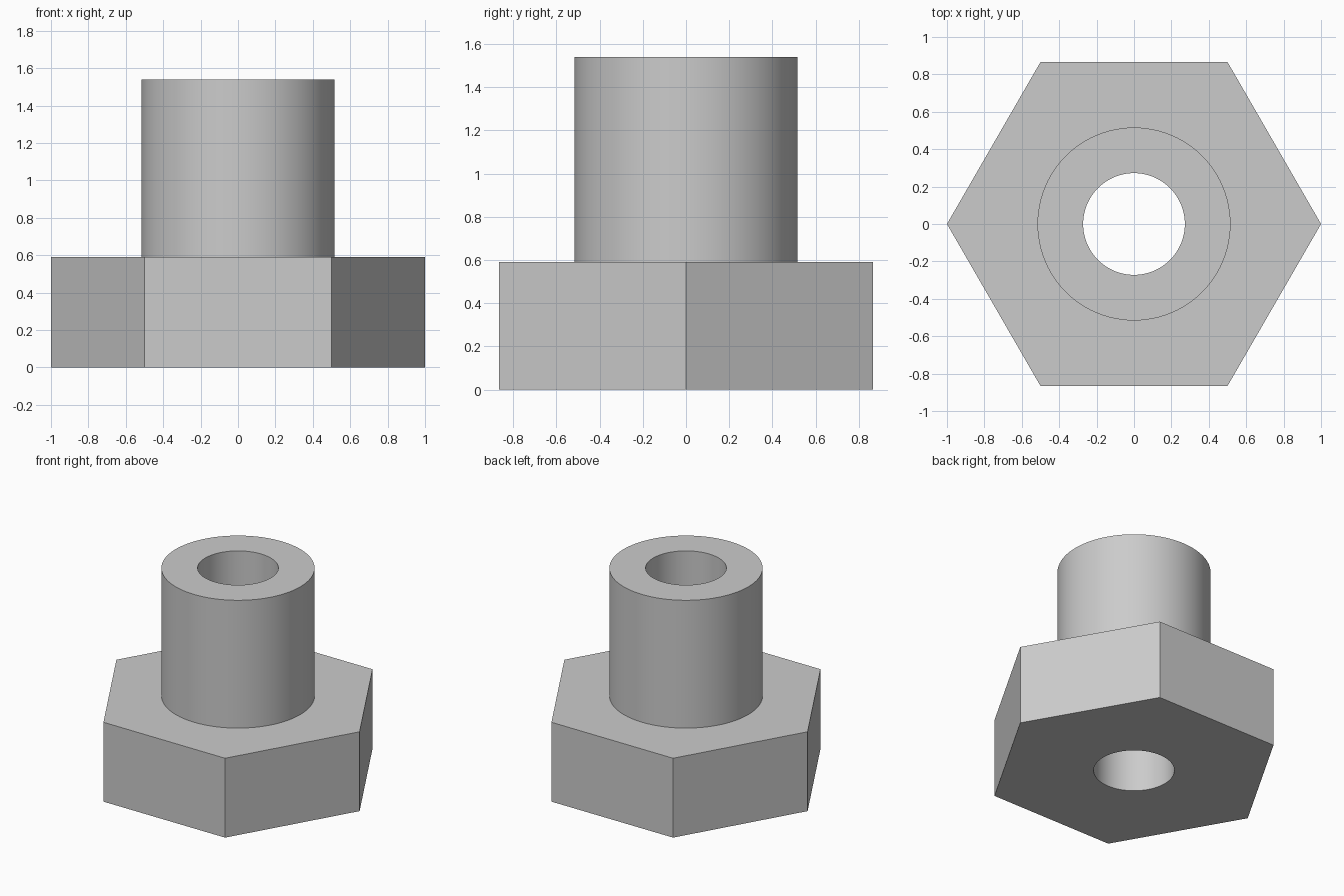
import bpy
import bmesh
from math import cos, sin, tau, radians

HEX_R, COLLAR_R, BORE_R = 1.0, 0.516, 0.272
HEX_TOP, COLLAR_TOP = 0.59, 1.54
SEGMENTS = 96

cube = bpy.data.objects.get("Cube")
if cube:
    bpy.data.objects.remove(cube, do_unlink=True)

steel = bpy.data.materials.new("grey_steel")
steel.use_nodes = True
grey = (0.6, 0.6, 0.6, 1.0)
steel.diffuse_color = grey
steel.node_tree.nodes["Principled BSDF"].inputs["Base Color"].default_value = grey

bm = bmesh.new()


def ring(radius, z, count):
    """Closed loop of edges; returns its vertices and edges."""
    verts = [bm.verts.new((radius * cos(tau * i / count), radius * sin(tau * i / count), z))
             for i in range(count)]
    edges = [bm.edges.new((verts[i - 1], verts[i])) for i in range(count)]
    return verts, edges


def wall(a, b):
    """Quads between two rings of equal count."""
    for i in range(len(a[0])):
        bm.faces.new((a[0][i - 1], a[0][i], b[0][i], b[0][i - 1]))


def flat_with_hole(outer, inner):
    bmesh.ops.triangle_fill(bm, use_beauty=True, use_dissolve=False,
                            edges=outer[1] + inner[1], normal=(0, 0, 1))


hex_low, hex_high = ring(HEX_R, 0, 6), ring(HEX_R, HEX_TOP, 6)
collar_low, collar_high = (ring(COLLAR_R, z, SEGMENTS) for z in (HEX_TOP, COLLAR_TOP))
bore_low, bore_high = (ring(BORE_R, z, SEGMENTS) for z in (0, COLLAR_TOP))

# Hexagonal head
flat_with_hole(hex_low, bore_low)
flat_with_hole(hex_high, collar_low)
wall(hex_low, hex_high)

# Round collar with through bore
wall(collar_low, collar_high)
wall(collar_high, bore_high)
wall(bore_high, bore_low)

bmesh.ops.recalc_face_normals(bm, faces=bm.faces[:])
mesh = bpy.data.meshes.new("hex_collar_nut")
bm.to_mesh(mesh)
bm.free()
mesh.materials.append(steel)

nut = bpy.data.objects.new("hex_collar_nut", mesh)
bpy.context.collection.objects.link(nut)
bpy.ops.object.select_all(action="DESELECT")
nut.select_set(True)
bpy.context.view_layer.objects.active = nut
bpy.ops.object.shade_smooth_by_angle(angle=radians(30))
